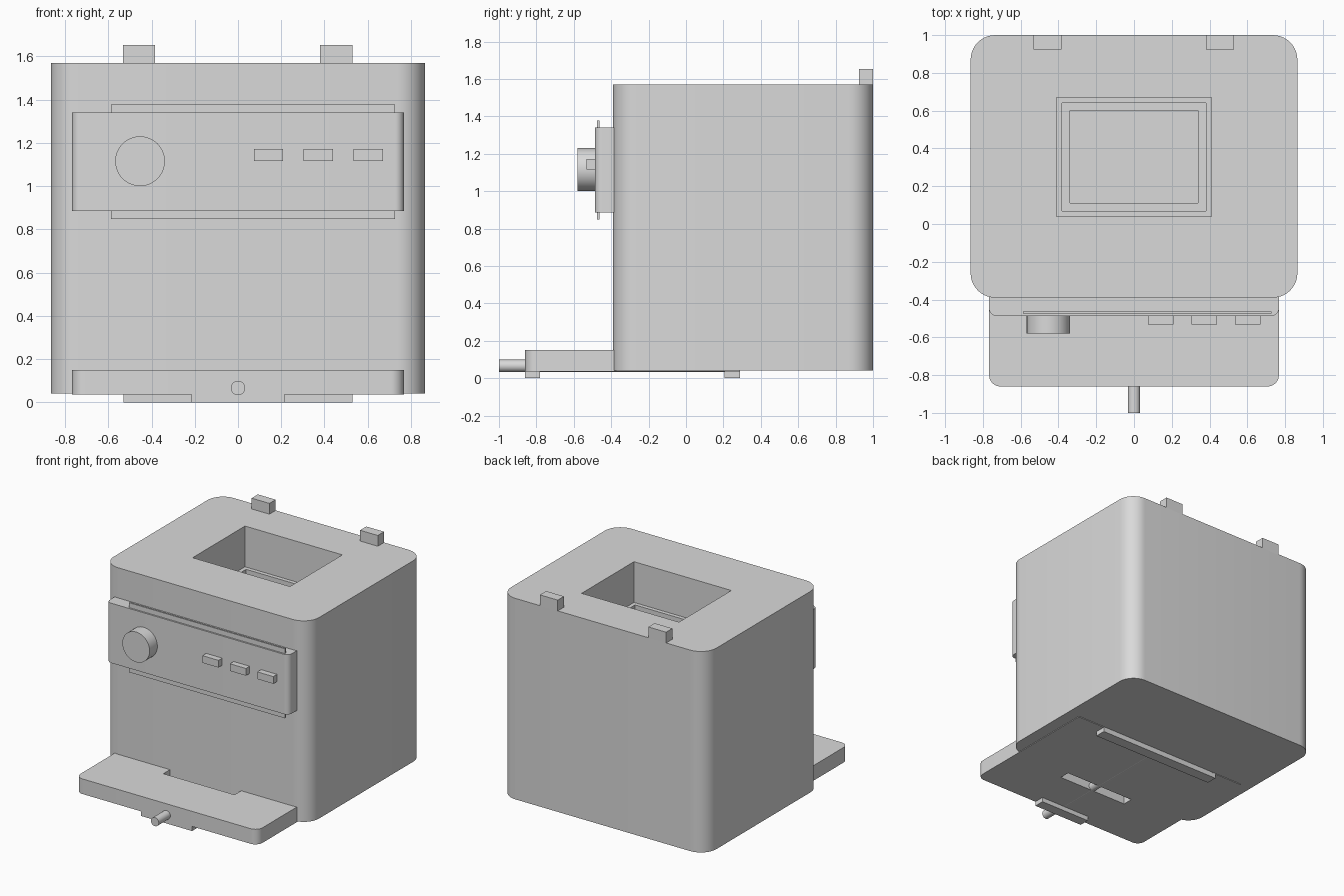
import bpy, bmesh, math

if "Cube" in bpy.data.objects:
    bpy.data.objects.remove(bpy.data.objects["Cube"])

# one flat grey for the whole model
grey = bpy.data.materials.new("light_grey")
grey.diffuse_color = (0.7, 0.7, 0.7, 1)
grey.use_nodes = True
grey.node_tree.nodes["Principled BSDF"].inputs["Base Color"].default_value = grey.diffuse_color


def finish(name, bm, smooth=False):
    bmesh.ops.recalc_face_normals(bm, faces=bm.faces)
    me = bpy.data.meshes.new(name)
    bm.to_mesh(me)
    bm.free()
    me.materials.append(grey)
    ob = bpy.data.objects.new(name, me)
    bpy.context.collection.objects.link(ob)
    if smooth:
        smooth_edges(ob)
    return ob


def activate(ob):
    bpy.ops.object.select_all(action='DESELECT')
    ob.select_set(True)
    bpy.context.view_layer.objects.active = ob


def smooth_edges(ob):
    activate(ob)
    bpy.ops.object.shade_smooth_by_angle(angle=math.radians(30))


def block(name, x, y, z, front=0, back=0, segs=10):
    """Box from (min, max) ranges, vertical corners rounded at front and back."""
    pts = []
    corners = [(x[0], y[0], front, 180), (x[1], y[0], front, 270),
               (x[1], y[1], back, 0), (x[0], y[1], back, 90)]
    for cx, cy, r, start in corners:
        if r == 0:
            pts.append((cx, cy))
            continue
        ox = cx + r if cx == x[0] else cx - r
        oy = cy + r if cy == y[0] else cy - r
        for i in range(segs + 1):
            a = math.radians(start + 90 * i / segs)
            pts.append((ox + r * math.cos(a), oy + r * math.sin(a)))
    bm = bmesh.new()
    face = bm.faces.new([bm.verts.new((px, py, z[0])) for px, py in pts])
    ext = bmesh.ops.extrude_face_region(bm, geom=[face])
    top = [g for g in ext["geom"] if isinstance(g, bmesh.types.BMVert)]
    bmesh.ops.translate(bm, verts=top, vec=(0, 0, z[1] - z[0]))
    return finish(name, bm, front + back > 0)


def rod(name, x, z, y, r, segs=32):
    """Cylinder lying along y."""
    bm = bmesh.new()
    bmesh.ops.create_cone(bm, cap_ends=True, segments=segs, radius1=r,
                          radius2=r, depth=y[1] - y[0])
    for v in bm.verts:
        v.co = (x + v.co.x, (y[0] + y[1]) / 2 + v.co.z, z + v.co.y)
    return finish(name, bm, True)


def cut(ob, x, y, z):
    cutter = block("cutter", x, y, z)
    cutter.hide_render = True
    m = ob.modifiers.new("cut", 'BOOLEAN')
    m.operation, m.solver, m.object = 'DIFFERENCE', 'EXACT', cutter
    activate(ob)
    bpy.ops.object.modifier_apply(modifier=m.name)
    bpy.data.objects.remove(cutter)


# main housing with a stepped rectangular well in its top
body = block("body", (-0.865, 0.865), (-0.39, 1.0), (0.04, 1.57), 0.13, 0.13)
for hw, y0, y1, floor in [(0.41, 0.04, 0.67, 1.26), (0.38, 0.07, 0.64, 1.22),
                          (0.34, 0.11, 0.60, 1.0)]:
    cut(body, (-hw, hw), (y0, y1), (floor, 1.7))
smooth_edges(body)

# base tray running under the housing, with a slot against the front wall
tray = block("base_tray", (-0.767, 0.767), (-0.86, 0.29), (0.035, 0.15), 0.06)
cut(tray, (-0.3, 0.3), (-0.47, -0.389), (0, 0.3))
smooth_edges(tray)

# feet and the rod along the tray
block("front_foot", (-0.215, 0.215), (-0.86, -0.78), (0, 0.04))
block("rear_foot", (-0.53, 0.53), (0.205, 0.29), (0, 0.04))
rod("tray_rod", 0, 0.066, (-1.0, 0.21), 0.033)

# control panel with a thin plate showing above and below
block("control_panel", (-0.767, 0.767), (-0.487, -0.38), (0.885, 1.34), 0.04)
block("panel_plate", (-0.587, 0.727), (-0.475, -0.463), (0.848, 1.377))
rod("knob", -0.453, 1.115, (-0.58, -0.48), 0.115, 48)
for i in range(3):
    x = 0.073 + 0.231 * i
    block(f"button_{i + 1}", (x, x + 0.135), (-0.532, -0.48), (1.117, 1.172))

# lid hinge lugs at the top rear edge
for side, x in (("left", -0.533), ("right", 0.38)):
    block(f"hinge_lug_{side}", (x, x + 0.15), (0.925, 1.0), (1.565, 1.652))
